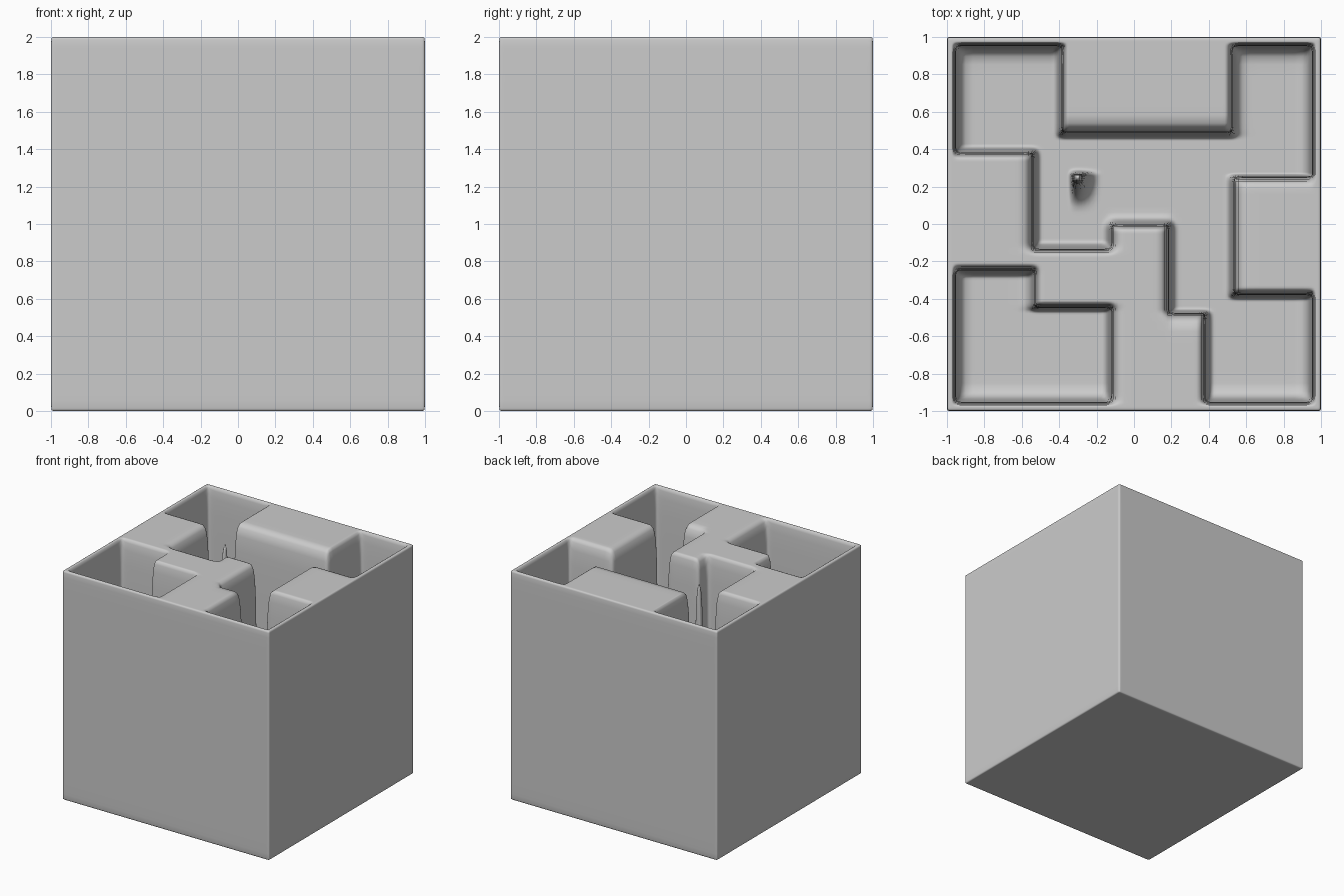
import bpy, bmesh

if "Cube" in bpy.data.objects:
    bpy.data.objects.remove(bpy.data.objects["Cube"])

FLOOR = 0.63
LEVELS = {"bottom": 0.0, "low": 0.03, "floor": FLOOR, "high": 1.97, "top": 2.0}

# Pit areas as rectangles (x0, y0, x1, y1)
PITS = [
    (-.95, .385, -.39, .95), (-.535, 0, .53, .485), (-.535, -.13, -.125, 0),
    (.19, -.475, .53, 0), (.53, .255, .95, .95), (.385, -.95, .95, -.38),
    (-.95, -.95, -.125, -.45), (-.95, -.45, -.535, -.25),
]
# Thin spike standing in the large pit
SPIKE = (-.33, .21, -.27, .27)


def inside(r, x, y):
    return r[0] < x < r[2] and r[1] < y < r[3]


def grid_lines(values):
    """Edge lines plus support lines that tighten the rounding."""
    lines = sorted(set(values))
    base = [v for v in lines if abs(v) < 0.96 and v not in SPIKE]
    extra = [v + d for v in base for d in (-.04, .04)]
    for v in extra + [-.975, .975]:
        if abs(v) < 0.98 and all(abs(v - o) > 0.018 for o in lines):
            lines.append(v)
    return sorted(lines)


# Real pit outlines only, so internal rectangle joins are harmless
xs = grid_lines([-1, 1, SPIKE[0], SPIKE[2]] + [r[k] for r in PITS for k in (0, 2)])
ys = grid_lines([-1, 1, SPIKE[1], SPIKE[3]] + [r[k] for r in PITS for k in (1, 3)])
nx, ny = len(xs) - 1, len(ys) - 1

bm = bmesh.new()
verts = {}


def vert(i, j, level):
    key = (i, j, level)
    if key not in verts:
        verts[key] = bm.verts.new((xs[i], ys[j], LEVELS[level]))
    return verts[key]


def is_pit(i, j):
    x, y = (xs[i] + xs[i + 1]) / 2, (ys[j] + ys[j + 1]) / 2
    return any(inside(r, x, y) for r in PITS) and not inside(SPIKE, x, y)


def wall(a, b, lo, hi):
    bm.faces.new((vert(*a, lo), vert(*b, lo), vert(*b, hi), vert(*a, hi)))


# Top, pit floors, underside and pit walls
for i in range(nx):
    for j in range(ny):
        corners = ((i, j), (i + 1, j), (i + 1, j + 1), (i, j + 1))
        level = "floor" if is_pit(i, j) else "top"
        bm.faces.new([vert(*c, level) for c in corners])
        bm.faces.new([vert(*c, "bottom") for c in reversed(corners)])
        if i + 1 < nx and is_pit(i, j) != is_pit(i + 1, j):
            wall((i + 1, j), (i + 1, j + 1), "floor", "top")
        if j + 1 < ny and is_pit(i, j) != is_pit(i, j + 1):
            wall((i, j + 1), (i + 1, j + 1), "floor", "top")

# Outer sides
for lo, hi in (("bottom", "low"), ("low", "high"), ("high", "top")):
    for i in range(nx):
        for j in (0, ny):
            wall((i, j), (i + 1, j), lo, hi)
    for j in range(ny):
        for i in (0, nx):
            wall((i, j), (i, j + 1), lo, hi)

bmesh.ops.recalc_face_normals(bm, faces=bm.faces[:])
for f in bm.faces:
    f.smooth = True
mesh = bpy.data.meshes.new("pitted_block")
bm.to_mesh(mesh)
bm.free()
block = bpy.data.objects.new("pitted_block", mesh)
bpy.context.collection.objects.link(block)

# Soft rounding of all edges
sub = block.modifiers.new("rounding", "SUBSURF")
sub.levels = sub.render_levels = 2
